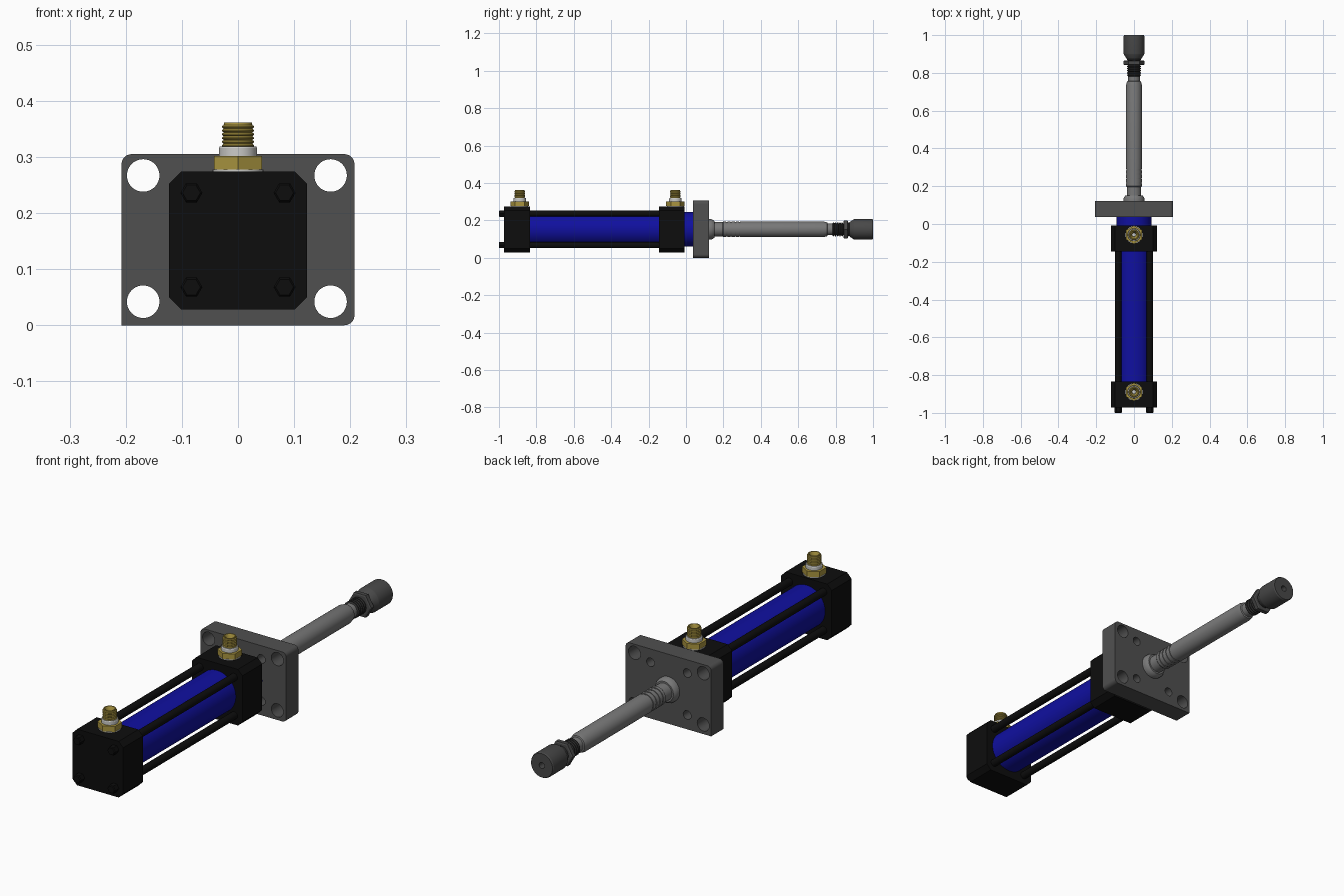
import bpy, bmesh, math

if "Cube" in bpy.data.objects:
    bpy.data.objects.remove(bpy.data.objects["Cube"])

ZC = 0.152  # height of the cylinder axis


def mat(name, r, g, b):
    m = bpy.data.materials.new(name)
    m.diffuse_color = (r, g, b, 1)
    m.use_nodes = True
    m.node_tree.nodes["Principled BSDF"].inputs["Base Color"].default_value = m.diffuse_color
    return m


BLACK = mat("black_paint", 0.004, 0.004, 0.004)
BLUE = mat("blue_paint", 0.005, 0.005, 0.35)
PLATE = mat("dark_grey_steel", 0.08, 0.08, 0.08)
ROD = mat("mid_grey_steel", 0.19, 0.19, 0.19)
COUPLING = mat("charcoal_steel", 0.065, 0.065, 0.065)
THREAD = mat("dark_thread", 0.03, 0.03, 0.03)
BRASS = mat("brass", 0.40, 0.30, 0.05)
WASHER = mat("pale_washer", 0.6, 0.6, 0.58)


def finish(bm, name, material, smooth=True):
    bmesh.ops.recalc_face_normals(bm, faces=bm.faces[:])
    me = bpy.data.meshes.new(name)
    bm.to_mesh(me)
    bm.free()
    ob = bpy.data.objects.new(name, me)
    bpy.context.collection.objects.link(ob)
    me.materials.append(material)
    if smooth:
        bpy.ops.object.select_all(action='DESELECT')
        ob.select_set(True)
        bpy.context.view_layer.objects.active = ob
        bpy.ops.object.shade_smooth_by_angle(angle=math.radians(30))
    return ob


def lathe(name, profile, material, axis='Y', at=(0, 0, ZC), segs=48, phase=0.0):
    """Spin (distance along axis, radius) points into a closed solid."""
    bm = bmesh.new()
    rings = []
    for t, r in profile:
        ring = []
        for i in range(segs):
            a = phase + 2 * math.pi * i / segs
            u, v = r * math.cos(a), r * math.sin(a)
            p = (u, t, v) if axis == 'Y' else (u, v, t)
            ring.append(bm.verts.new([p[k] + at[k] for k in range(3)]))
        rings.append(ring)
    for a, b in zip(rings, rings[1:]):
        for i in range(segs):
            j = (i + 1) % segs
            bm.faces.new((a[i], a[j], b[j], b[i]))
    bm.faces.new(rings[0])
    bm.faces.new(rings[-1])
    return finish(bm, name, material, segs > 8)


def prism(name, outline, y0, y1, material, smooth=False):
    """Extrude an x/z outline along y."""
    bm = bmesh.new()
    a = [bm.verts.new((x, y0, z)) for x, z in outline]
    b = [bm.verts.new((x, y1, z)) for x, z in outline]
    bm.faces.new(a)
    bm.faces.new(b)
    for i in range(len(a)):
        j = (i + 1) % len(a)
        bm.faces.new((a[i], a[j], b[j], b[i]))
    return finish(bm, name, material, smooth)


def thread(t0, t1, r_out, r_in, turns):
    """Zigzag profile of parallel thread ridges."""
    p = (t1 - t0) / turns
    pts = []
    for i in range(turns):
        s = t0 + i * p
        pts += [(s, r_in), (s + p * 0.35, r_out), (s + p * 0.65, r_out)]
    return pts + [(t1, r_in)]


# End blocks with chamfered corners
H, C = 0.123, 0.022
octagon = [(H, C - H), (H, H - C), (H - C, H), (C - H, H),
           (-H, H - C), (-H, C - H), (C - H, -H), (H - C, -H)]
octagon = [(x, z + 0.151) for x, z in octagon]
prism("rear_block", octagon, -0.972, -0.835, BLACK)
prism("front_block", octagon, -0.145, -0.008, BLACK)

# Barrel and front gland
lathe("barrel", [(-0.84, 0.091), (-0.14, 0.091)], BLUE, segs=64)
lathe("gland", [(-0.01, 0.092), (0.038, 0.092)], BLUE, segs=64)

# Tie rods with hex nuts at the rear
for i, (sx, sz) in enumerate([(-1, -1), (1, -1), (1, 1), (-1, 1)]):
    pos = (sx * 0.083, 0, ZC + sz * 0.084)
    lathe(f"tie_rod_{i}", [(-0.99, 0.0165), (-0.1, 0.0165)], BLACK, at=pos, segs=24)
    lathe(f"tie_rod_nut_{i}", [(-1.0, 0.016), (-0.996, 0.0195), (-0.97, 0.0195)],
          BLACK, at=pos, segs=6)

# Mounting plate: three rounded corners, one square corner
W, HT, R = 0.2075, 0.305, 0.018
outline = [(-W, 0)]
for cx, cz, a0 in [(W - R, R, -90), (W - R, HT - R, 0), (R - W, HT - R, 90)]:
    for k in range(9):
        a = math.radians(a0 + k * 90 / 8)
        outline.append((cx + R * math.cos(a), cz + R * math.sin(a)))
plate = prism("mounting_plate", outline, 0.037, 0.122, PLATE)

# Bolt holes through the plate: four large at the corners, four small inside
for dx, dz, r in [(0.167, 0.1125, 0.029), (0.089, 0.092, 0.019)]:
    for sx in (-1, 1):
        for sz in (-1, 1):
            cutter = lathe("hole_cutter", [(0.0, r), (0.16, r)], PLATE,
                           at=(sx * dx - 0.002, 0, 0.1545 + sz * dz), segs=40)
            cutter.hide_render = True
            mod = plate.modifiers.new("hole", 'BOOLEAN')
            mod.operation = 'DIFFERENCE'
            mod.solver = 'EXACT'
            mod.object = cutter
            bpy.context.view_layer.objects.active = plate
            bpy.ops.object.modifier_apply(modifier=mod.name)
            bpy.data.objects.remove(cutter)
bpy.ops.object.select_all(action='DESELECT')
plate.select_set(True)
bpy.context.view_layer.objects.active = plate
bpy.ops.object.shade_smooth_by_angle(angle=math.radians(30))

# Piston rod: collar, grooved section, shaft, tapered shoulder, neck
lathe("rod_collar", [(0.118, 0.055), (0.135, 0.055), (0.145, 0.05), (0.152, 0.045)], ROD)
rod = [(0.12, 0.038), (0.195, 0.038), (0.2, 0.042)]
for g in (0.215, 0.238, 0.261, 0.284):
    rod += [(g, 0.042), (g, 0.039), (g + 0.006, 0.039), (g + 0.006, 0.042)]
rod += [(0.735, 0.042), (0.755, 0.037), (0.757, 0.031), (0.80, 0.031)]
lathe("piston_rod", rod, ROD)

# Threaded rod end, lock nut and coupling with a recess in its end
lathe("rod_thread", thread(0.782, 0.888, 0.037, 0.031, 9), THREAD)
lathe("lock_nut", [(0.842, 0.050), (0.845, 0.056), (0.863, 0.056), (0.866, 0.050)],
      COUPLING, segs=6)
lathe("coupling", [(0.873, 0.038), (0.898, 0.054), (0.902, 0.055), (0.995, 0.055),
                   (1.0, 0.052), (1.0, 0.013), (0.97, 0.013)], COUPLING)

# Port fittings on both end blocks
for side, y in (("rear", -0.889), ("front", -0.057)):
    at = (0, y, 0)
    lathe(f"{side}_port_seal", [(0.27, 0.045), (0.278, 0.045)], WASHER, 'Z', at)
    lathe(f"{side}_port_hex", [(0.278, 0.049), (0.302, 0.049)], BRASS, 'Z', at, 6, math.pi / 6)
    lathe(f"{side}_port_washer", [(0.30, 0.034), (0.316, 0.034), (0.319, 0.032)],
          WASHER, 'Z', at)
    lathe(f"{side}_port_nipple",
          [(0.30, 0.026)] + thread(0.317, 0.357, 0.0285, 0.0255, 6)
          + [(0.361, 0.025), (0.361, 0.021), (0.335, 0.010), (0.305, 0.010)],
          BRASS, 'Z', at)
    lathe(f"{side}_port_bore", [(0.304, 0.0098), (0.310, 0.0098)], BLACK, 'Z', at, 24)
